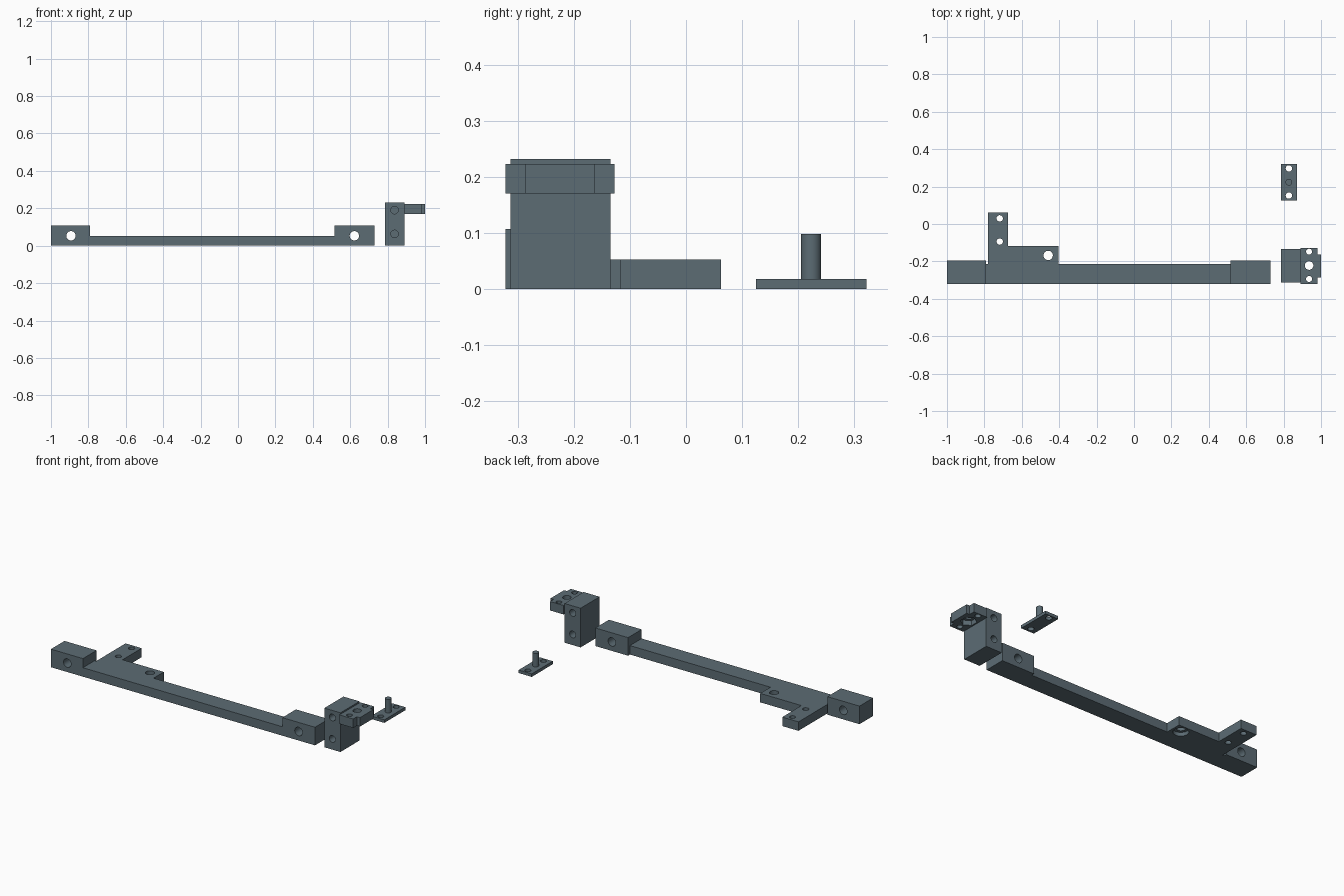
import bpy, bmesh, math
from mathutils import Matrix, Vector

if "Cube" in bpy.data.objects:
    bpy.data.objects.remove(bpy.data.objects["Cube"])

steel = bpy.data.materials.new("slate grey")
steel.diffuse_color = (0.107, 0.150, 0.175, 1)
steel.use_nodes = True
steel.node_tree.nodes["Principled BSDF"].inputs["Base Color"].default_value = steel.diffuse_color


def add_object(name, bm):
    bmesh.ops.recalc_face_normals(bm, faces=bm.faces)
    mesh = bpy.data.meshes.new(name)
    bm.to_mesh(mesh)
    bm.free()
    mesh.materials.append(steel)
    obj = bpy.data.objects.new(name, mesh)
    bpy.context.collection.objects.link(obj)
    return obj


def prism(name, outline, z0, z1):
    """Extrude a plan outline between two heights."""
    bm = bmesh.new()
    face = bm.faces.new([bm.verts.new((x, y, z0)) for x, y in outline])
    top = bmesh.ops.extrude_face_region(bm, geom=[face])["geom"]
    verts = [v for v in top if isinstance(v, bmesh.types.BMVert)]
    bmesh.ops.translate(bm, vec=(0, 0, z1 - z0), verts=verts)
    return add_object(name, bm)


def box(name, x0, x1, y0, y1, z0, z1):
    return prism(name, [(x0, y0), (x1, y0), (x1, y1), (x0, y1)], z0, z1)


def cylinder(name, start, end, radius, sides=40):
    a, b = Vector(start), Vector(end)
    bm = bmesh.new()
    turn = (b - a).to_track_quat('Z', 'Y').to_matrix().to_4x4()
    bmesh.ops.create_cone(bm, cap_ends=True, segments=sides, radius1=radius,
                          radius2=radius, depth=(b - a).length,
                          matrix=Matrix.Translation((a + b) / 2) @ turn)
    return add_object(name, bm)


def drill(obj, start, end, radius, sides=40):
    """Cut a round or polygonal hole and remove the cutter."""
    cutter = cylinder("hole_cutter", start, end, radius, sides)
    cutter.hide_render = True
    mod = obj.modifiers.new("hole", 'BOOLEAN')
    mod.operation = 'DIFFERENCE'
    mod.solver = 'EXACT'
    mod.object = cutter
    bpy.context.view_layer.update()
    graph = bpy.context.evaluated_depsgraph_get()
    mesh = bpy.data.meshes.new_from_object(obj.evaluated_get(graph))
    obj.modifiers.clear()
    obj.data = mesh
    bpy.data.objects.remove(cutter)


def drill_down(obj, x, y, radius):
    drill(obj, (x, y, -0.1), (x, y, 0.4), radius)


FRONT = -0.322

# Long rail with side tab and mounting arm
rail = prism("rail", [(-0.79, FRONT), (0.516, FRONT), (0.516, -0.213),
                      (-0.404, -0.213), (-0.404, -0.117), (-0.674, -0.117),
                      (-0.674, 0.062), (-0.78, 0.062), (-0.78, -0.213),
                      (-0.79, -0.213)], 0, 0.053)
for y in (0.03, -0.094):
    drill_down(rail, -0.718, y, 0.017)
drill_down(rail, -0.459, -0.168, 0.025)
drill(rail, (-0.459, -0.168, -0.05), (-0.459, -0.168, 0.022), 0.042)

# Raised blocks at both rail ends, drilled front to back
for name, x0, x1 in (("left_end_block", -1.0, -0.79), ("right_end_block", 0.516, 0.73)):
    block = box(name, x0, x1, FRONT, -0.195, 0, 0.107)
    x = -0.893 if x0 < 0 else 0.622
    drill(block, (x, -0.5, 0.053), (x, 0, 0.053), 0.025)

# Upright bracket with blind holes front and back
bracket = box("bracket_block", 0.785, 0.89, -0.313, -0.135, 0, 0.232)
for z in (0.063, 0.19):
    drill(bracket, (0.837, -0.4, z), (0.837, -0.25, z), 0.02)
    drill(bracket, (0.837, -0.05, z), (0.837, -0.198, z), 0.02)

# Bracket flange with a nut pocket underneath
flange = prism("bracket_flange", [(0.89, FRONT), (0.98, FRONT), (0.98, -0.287),
                                  (1.0, -0.287), (1.0, -0.162), (0.98, -0.162),
                                  (0.98, -0.127), (0.89, -0.127)], 0.17, 0.223)
for y, r in ((-0.148, 0.016), (-0.222, 0.023), (-0.294, 0.016)):
    drill_down(flange, 0.936, y, r)
drill(flange, (0.936, -0.222, 0.1), (0.936, -0.222, 0.198), 0.044, 6)

# Loose base plate and its pin
plate = box("pin_plate", 0.785, 0.871, 0.125, 0.322, 0, 0.018)
for y in (0.152, 0.297):
    drill_down(plate, 0.828, y, 0.017)
cylinder("pin", (0.828, 0.223, 0.016), (0.828, 0.223, 0.098), 0.018)

# Smooth round walls, keep machined edges sharp
for obj in bpy.context.collection.objects:
    obj.select_set(True)
    bpy.context.view_layer.objects.active = obj
bpy.ops.object.shade_smooth_by_angle(angle=math.radians(30))
